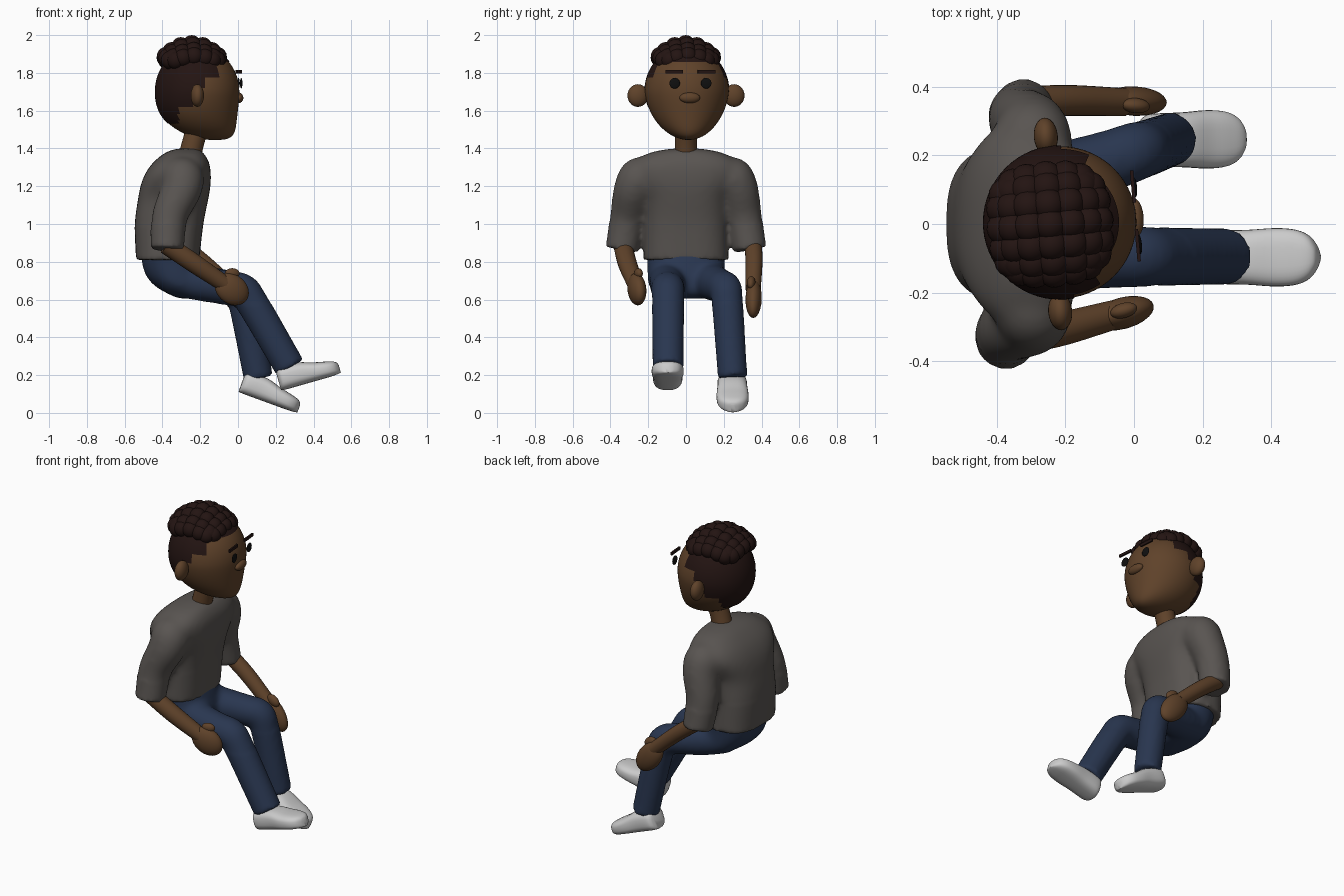
import bpy, bmesh, math
from mathutils import Vector, Matrix

if "Cube" in bpy.data.objects:
    bpy.data.objects.remove(bpy.data.objects["Cube"])

def mat(name, rgb):
    m = bpy.data.materials.new(name)
    m.diffuse_color = (*rgb, 1)
    m.use_nodes = True
    m.node_tree.nodes["Principled BSDF"].inputs["Base Color"].default_value = m.diffuse_color
    return m

SKIN = mat("skin_brown", (0.115, 0.055, 0.023))
SHIRT = mat("shirt_grey", (0.10, 0.09, 0.083))
JEANS = mat("denim_blue", (0.022, 0.037, 0.08))
HAIR = mat("hair_dark", (0.017, 0.007, 0.006))
BLACK = mat("black", (0.005, 0.005, 0.005))

def finish(name, bm, m, angle=50):
    bmesh.ops.recalc_face_normals(bm, faces=bm.faces)
    me = bpy.data.meshes.new(name)
    bm.to_mesh(me)
    bm.free()
    ob = bpy.data.objects.new(name, me)
    bpy.context.collection.objects.link(ob)
    if m:
        me.materials.append(m)
    bpy.ops.object.select_all(action='DESELECT')
    ob.select_set(True)
    bpy.context.view_layer.objects.active = ob
    bpy.ops.object.shade_smooth_by_angle(angle=math.radians(angle))
    return ob

def spline(pts, n=6):
    """Catmull-Rom through rows of numbers."""
    P = [Vector(p) for p in pts]
    P = [P[0] * 2 - P[1]] + P + [P[-1] * 2 - P[-2]]
    out = []
    for i in range(1, len(P) - 2):
        a, b, c, d = P[i - 1:i + 3]
        for k in range(n):
            t = k / n
            out.append(0.5 * (2 * b + (c - a) * t + (2 * a - 5 * b + 4 * c - d) * t * t
                              + (3 * b - a - 3 * c + d) * t ** 3))
    return out + [P[-2]]

def skin(name, rings, m, angle=50):
    bm = bmesh.new()
    R = [[bm.verts.new(p) for p in r] for r in rings]
    n = len(R[0])
    for a, b in zip(R, R[1:]):
        for i in range(n):
            bm.faces.new((a[i], a[(i + 1) % n], b[(i + 1) % n], b[i]))
    bm.faces.new(R[0])
    bm.faces.new(R[-1])
    return finish(name, bm, m, angle)

def section(k, n=32):
    """Superellipse unit section."""
    f = lambda v: math.copysign(abs(v) ** k, v)
    return [(f(math.cos(2 * math.pi * i / n)), f(math.sin(2 * math.pi * i / n))) for i in range(n)]

def loft(name, rows, m, k=0.75):
    """Horizontal sections: z, back x, front x, half width."""
    rings = [[((a + b) / 2 + (b - a) / 2 * c, w * s, z) for c, s in section(k)]
             for z, a, b, w in (tuple(r) for r in spline(rows))]
    return skin(name, rings, m)

def tube(name, rows, m):
    """Round limb through x, y, z, radius."""
    S = spline(rows)
    C = [Vector(s[:3]) for s in S]
    rings = []
    for i, s in enumerate(S):
        t = (C[min(i + 1, len(C) - 1)] - C[max(i - 1, 0)]).normalized()
        u = t.cross(Vector((0, 1, 0))).normalized()
        v = t.cross(u)
        rings.append([C[i] + s[3] * (u * c + v * d) for c, d in section(1, 24)])
    return skin(name, rings, m)

def blob(name, loc, rad, m, yaw=0, pitch=0, box=False):
    bm = bmesh.new()
    M = (Matrix.Translation(loc) @ Matrix.Rotation(math.radians(yaw), 4, 'Z')
         @ Matrix.Rotation(math.radians(pitch), 4, 'Y') @ Matrix.Diagonal((*rad, 1)))
    if box:
        bmesh.ops.create_cube(bm, size=2, matrix=M)
    else:
        bmesh.ops.create_uvsphere(bm, u_segments=24, v_segments=14, radius=1, matrix=M)
    return finish(name, bm, m, 30 if box else 180)

def fuse(name, obs, m, low, high, reps):
    """Merge parts into one skin and relax the joins between two heights."""
    bpy.ops.object.select_all(action='DESELECT')
    for o in obs:
        o.select_set(True)
    bpy.context.view_layer.objects.active = obs[0]
    bpy.ops.object.join()
    ob = obs[0]
    r = ob.modifiers.new("fuse", 'REMESH')
    r.mode, r.voxel_size = 'VOXEL', 0.014
    bm = bmesh.new()
    bm.from_object(ob, bpy.context.evaluated_depsgraph_get())
    for i in range(reps):
        vs = [v for v in bm.verts if i < 2 or low < v.co.z < high]
        bmesh.ops.smooth_vert(bm, verts=vs, factor=0.5, use_axis_x=True, use_axis_y=True, use_axis_z=True)
    bpy.data.objects.remove(ob)
    return finish(name, bm, m, 60)

# Shirt: body and two sleeves fused
shirt = [loft("shirt_body", [(0.81, -0.54, -0.205, 0.225), (1.0, -0.547, -0.183, 0.225),
                             (1.13, -0.53, -0.157, 0.23), (1.2, -0.517, -0.145, 0.265),
                             (1.26, -0.495, -0.143, 0.295), (1.32, -0.455, -0.15, 0.285),
                             (1.375, -0.39, -0.18, 0.2), (1.4, -0.33, -0.215, 0.08)], SHIRT)]
for y, ex in ((-1, -0.375), (1, -0.32)):
    shirt.append(tube("sleeve", [(-0.29, y * 0.17, 1.29, 0.07), (-0.295, y * 0.235, 1.25, 0.115),
                                 (-0.30, y * 0.277, 1.18, 0.108), (ex * 0.55 - 0.155, y * 0.307, 1.04, 0.096),
                                 (ex, y * 0.338, 0.865, 0.088)], SHIRT))
fuse("shirt", shirt, SHIRT, 1.0, 2, 14)

# Forearms, hands and thumbs
tube("right_forearm", [(-0.38, -0.335, 0.89, 0.05), (-0.23, -0.31, 0.79, 0.05),
                       (-0.06, -0.265, 0.675, 0.043)], SKIN)
blob("right_hand", (-0.033, -0.26, 0.655), (0.1, 0.046, 0.078), SKIN, 15, 35)
blob("right_thumb", (-0.03, -0.252, 0.738), (0.04, 0.022, 0.028), SKIN, 15, 0)
tube("left_forearm", [(-0.32, 0.355, 0.90, 0.046), (-0.19, 0.36, 0.80, 0.045),
                      (-0.03, 0.355, 0.66, 0.041)], SKIN)
blob("left_hand", (0.002, 0.358, 0.605), (0.12, 0.043, 0.07), SKIN, -3, 50)
blob("left_thumb", (0.005, 0.345, 0.69), (0.045, 0.022, 0.03), SKIN, -5, 30)

# Trousers: hips and two legs fused
hips = loft("hips", [(0.85, -0.515, -0.21, 0.205), (0.75, -0.498, -0.18, 0.205),
                     (0.68, -0.45, -0.17, 0.2), (0.63, -0.37, -0.18, 0.16),
                     (0.605, -0.31, -0.22, 0.09)], JEANS, 0.9)
right = tube("right_leg", [(-0.37, -0.1, 0.725, 0.09), (-0.22, -0.1, 0.692, 0.096), (-0.06, -0.097, 0.662, 0.091),
                           (0.022, -0.095, 0.65, 0.09), (0.08, -0.095, 0.575, 0.086),
                           (0.275, -0.095, 0.24, 0.082)], JEANS)
left = tube("left_leg", [(-0.37, 0.1, 0.725, 0.09), (-0.22, 0.14, 0.692, 0.096), (-0.07, 0.185, 0.67, 0.09),
                         (0.0, 0.21, 0.655, 0.088), (0.033, 0.22, 0.575, 0.083),
                         (0.108, 0.247, 0.185, 0.078)], JEANS)
fuse("trousers", [hips, right, left], JEANS, 0.58, 0.8, 10)

# Shoes: sections along the length with half width and height
for side, heel, pitch, yaw in (("right", (0.234, -0.097, 0.118), 16, 0), ("left", (0.007, 0.243, 0.108), -20, 1)):
    M = (Matrix.Translation(heel) @ Matrix.Rotation(math.radians(yaw), 4, 'Z')
         @ Matrix.Rotation(math.radians(-pitch), 4, 'Y'))
    rows = [(-0.005, 0.04, 0.09), (0.004, 0.064, 0.112), (0.03, 0.077, 0.122), (0.12, 0.08, 0.12),
            (0.2, 0.085, 0.098), (0.26, 0.08, 0.085), (0.298, 0.062, 0.073),
            (0.318, 0.035, 0.058), (0.325, 0.012, 0.04)]
    rings = [[M @ Vector((l, w * c, max(0, 0.008 - w * 0.1) + h / 2 * (1 + s))) for c, s in section(0.7)]
             for l, w, h in (tuple(r) for r in spline(rows, 4))]
    skin(side + "_shoe", rings, None, 60)

# Head: sphere reshaped into an egg with a forward jaw
tube("neck", [(-0.255, 0, 1.36, 0.06), (-0.235, 0, 1.44, 0.058), (-0.205, 0.005, 1.54, 0.06)], SKIN)
YAW = Matrix.Translation((-0.21, 0.005, 0)) @ Matrix.Rotation(math.radians(5), 4, 'Z')

def skull(v, grow=1.0):
    t = max(0, -v.z)
    r = max(1e-4, math.hypot(v.x, v.y))
    fx = r ** -0.25 if t > 0 else 1
    return Vector((0.222 * grow * v.x * fx + 0.095 * t ** 3 - 0.005,
                   0.222 * grow * v.y * (1 - 0.1 * t),
                   1.70 + v.z * grow * (0.255 if t > 0 else 0.24)))

def is_hair(p):
    x, z = p.x - 0.21, p.z
    return (z > 1.86 or (x < -0.12 and z > 1.78) or (x < -0.19 and z > 1.72)
            or (x < -0.255 and z > 1.62) or (x < -0.325 and z > 1.53))

for name, grow, m in (("head", 1.0, SKIN), ("hair_cap", 1.015, HAIR)):
    bm = bmesh.new()
    bmesh.ops.create_uvsphere(bm, u_segments=64, v_segments=40, radius=1)
    for v in bm.verts:
        v.co = skull(v.co, grow)
    if m == HAIR:
        bmesh.ops.delete(bm, geom=[f for f in bm.faces if not is_hair(f.calc_center_median())],
                         context='FACES')
    bm.transform(YAW)
    finish(name, bm, m, 180)

# Curls: rounded grid of balls over the crown
bm = bmesh.new()
for i in range(-3, 4):
    for j in range(-3, 4):
        f = 1 - 0.23 * (i * j / 9) ** 2
        a, b = (0.62 * f * math.sin(q * math.pi / 7.6) / math.sin(3 * math.pi / 7.6) for q in (i, j))
        p = skull(Vector((a, b, math.sqrt(max(0, 1 - a * a - b * b)))))
        p += Vector((-0.03, -0.003, 0.012 - 0.03 * (a * a + b * b)))
        bmesh.ops.create_uvsphere(bm, u_segments=16, v_segments=10, radius=0.048,
                                  matrix=YAW @ Matrix.Translation(p))
finish("hair_curls", bm, HAIR, 180)

# Ears and face
blob("left_ear", (-0.257, 0.255, 1.68), (0.035, 0.055, 0.06), SKIN, 5)
blob("right_ear", (-0.215, -0.255, 1.68), (0.035, 0.055, 0.06), SKIN, 5)
blob("nose", (0.004, 0.02, 1.668), (0.024, 0.055, 0.028), SKIN, 5)
for side, y, x in (("right", -0.06, 0.017), ("left", 0.107, 0.003)):
    blob(side + "_eye", (x, y, 1.745), (0.006, 0.028, 0.028), BLACK, 5)
    blob(side + "_eyebrow", (x - 0.006, y + math.copysign(0.002, y), 1.806), (0.005, 0.047, 0.009), HAIR, 5, 0, True)
